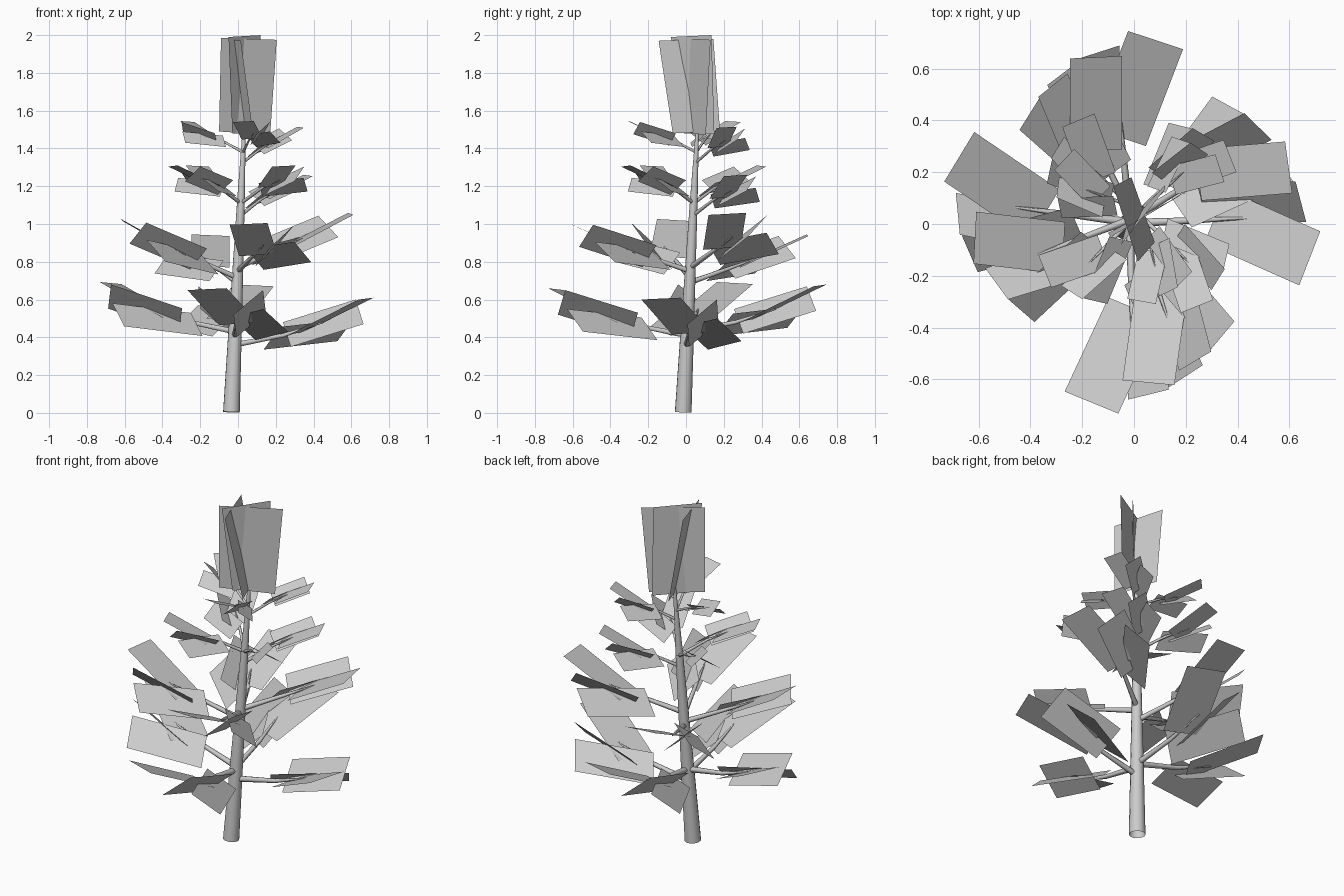
import bpy
from math import cos, sin, radians
from mathutils import Matrix, Vector

if "Cube" in bpy.data.objects:
    bpy.data.objects.remove(bpy.data.objects["Cube"])

# One plain grey for wood and foliage
grey = bpy.data.materials.new("pale_grey")
grey.use_nodes = True
grey.diffuse_color = (0.6, 0.6, 0.6, 1)
grey.node_tree.nodes["Principled BSDF"].inputs["Base Color"].default_value = (0.6, 0.6, 0.6, 1)


def add_mesh(name, verts, faces, smooth=False):
    mesh = bpy.data.meshes.new(name)
    mesh.from_pydata(verts, [], faces)
    mesh.materials.append(grey)
    obj = bpy.data.objects.new(name, mesh)
    bpy.context.collection.objects.link(obj)
    if smooth:
        for poly in mesh.polygons:
            poly.use_smooth = True
    return obj


def tapered_tube(name, points, radii, sides):
    """Round open tube through points, rings square to the overall direction."""
    points = [Vector(p) for p in points]
    turn = (points[-1] - points[0]).to_track_quat('Z', 'Y')
    verts = []
    for point, radius in zip(points, radii):
        for i in range(sides):
            a = radians(360 * i / sides)
            verts.append(point + turn @ Vector((radius * cos(a), radius * sin(a), 0)))
    faces = [(r * sides + i, r * sides + (i + 1) % sides,
              (r + 1) * sides + (i + 1) % sides, (r + 1) * sides + i)
             for r in range(len(points) - 1) for i in range(sides)]
    return add_mesh(name, verts, faces, True)


def cards(name, quads):
    """Several separate flat four-cornered cards in one mesh."""
    verts = [corner for quad in quads for corner in quad]
    faces = [tuple(range(4 * i, 4 * i + 4)) for i in range(len(quads))]
    return add_mesh(name, verts, faces)


def trunk_at(z):
    return Vector((-0.035 + 0.045 * z, -0.015 + 0.05 * z, z))


# Leaning trunk, open at the foot
heights = (0.004, 0.4, 0.8, 1.15, 1.52)
tapered_tube("trunk", [trunk_at(z) for z in heights],
             (0.045, 0.037, 0.028, 0.02, 0.008), 12)

# Foliage of one branch pointing along x: flat card, side card, steep middle card
flat_card = ((0.73, 0.11, 0.25), (0.69, -0.11, 0.24), (0.3, -0.02, 0.055), (0.34, 0.2, 0.07))
side_card = ((0.59, 0.28, 0.14), (0.48, 0.39, 0.02), (0.13, 0.14, -0.025), (0.24, 0.03, 0.095))
steep_card = ((0.6, 0.28, 0.24), (0.67, 0.135, 0.11), (0.29, 0.07, -0.01), (0.22, 0.215, 0.12))

# Tiers: size, drop of the stem foot, then (heading, height, upward pitch) of each branch
tiers = (
    ("lower", 1.0, 0.0, ((-11, 0.36, 0), (82, 0.43, 0), (159, 0.43, 1), (258, 0.41, 0))),
    ("middle", 0.9, 0.03, ((18, 0.8, 3), (103, 0.72, 0), (187, 0.745, 5), (275, 0.78, 0))),
    ("upper", 0.6, 0.05, ((32, 1.095, 2), (123, 1.16, 0), (212, 1.16, 0), (302, 1.16, 0))),
    ("crown", 0.5, 0.04, ((28, 1.365, 4), (147, 1.42, 0), (270, 1.42, 0))),
)
for tier, size, drop, branches in tiers:
    for number, (heading, height, pitch) in enumerate(branches, 1):
        place = (Matrix.Translation(trunk_at(height))
                 @ Matrix.Rotation(radians(heading), 4, 'Z')
                 @ Matrix.Rotation(radians(-pitch), 4, 'Y') @ Matrix.Scale(size, 4))
        stem = [trunk_at(height - drop)]
        stem += [place @ Vector(p) for p in ((0.25, 0.06, 0.05), (0.46, 0.11, 0.12))]
        tapered_tube(f"{tier}_branch_{number}", stem,
                     [r * size for r in (0.017, 0.012, 0.004)], 6)
        cards(f"{tier}_foliage_{number}",
              [[place @ Vector(c) for c in quad]
               for quad in (flat_card, side_card, steep_card)])

# Upright crossed cards at the tip
cards("tip_foliage", [
    ((-0.09, -0.05, 1.985), (0.205, 0.13, 1.975), (0.17, 0.105, 1.47), (-0.1, -0.035, 1.49)),
    ((-0.08, 0.145, 1.98), (0.015, -0.145, 1.97), (0.08, -0.07, 1.48), (-0.01, 0.18, 1.49)),
    ((-0.05, -0.08, 1.99), (0.12, 0.135, 2.0), (0.12, 0.15, 1.48), (-0.03, -0.01, 1.48)),
])
